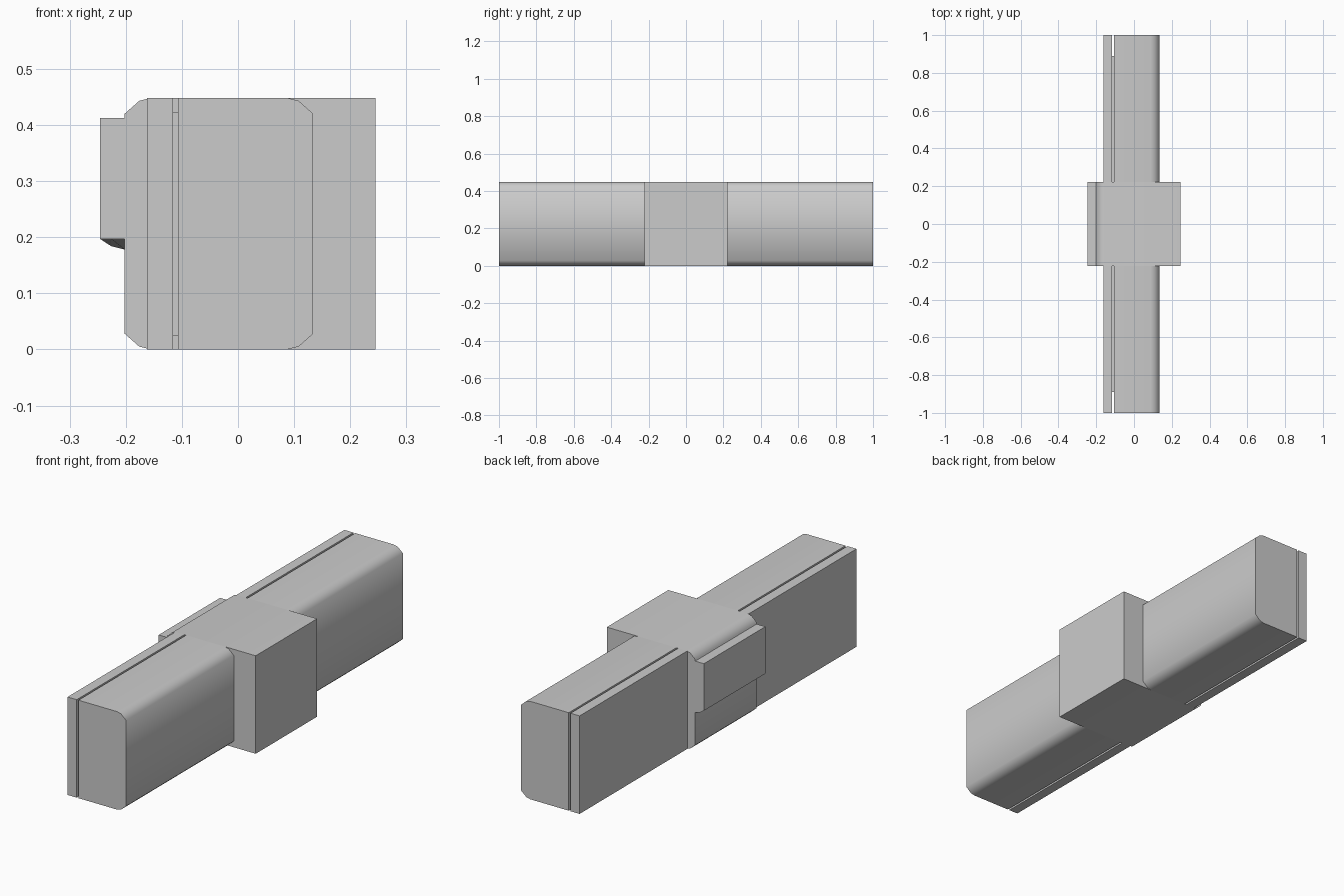
import bpy, bmesh, math

if "Cube" in bpy.data.objects:
    bpy.data.objects.remove(bpy.data.objects["Cube"])

grey = bpy.data.materials.new("plain grey")
grey.diffuse_color = (0.6, 0.6, 0.6, 1)
grey.use_nodes = True
grey.node_tree.nodes["Principled BSDF"].inputs["Base Color"].default_value = grey.diffuse_color
H = 0.448          # overall height
CORE = 0.222       # half depth of the centre block
OVERLAP = 0.0


def loft(name, front, back, y0, y1, smooth=False):
    """Closed solid between two (x, z) outlines at y0 and y1."""
    bm = bmesh.new()
    a = [bm.verts.new((x, y0, z)) for x, z in front]
    b = [bm.verts.new((x, y1, z)) for x, z in back]
    n = len(a)
    bm.faces.new(a)
    bm.faces.new(b[::-1])
    for i in range(n):
        j = (i + 1) % n
        bm.faces.new((a[i], b[i], b[j], a[j]))
    bmesh.ops.recalc_face_normals(bm, faces=bm.faces)
    mesh = bpy.data.meshes.new(name)
    bm.to_mesh(mesh)
    bm.free()
    mesh.materials.append(grey)
    obj = bpy.data.objects.new(name, mesh)
    bpy.context.collection.objects.link(obj)
    if smooth:
        bpy.ops.object.select_all(action='DESELECT')
        bpy.context.view_layer.objects.active = obj
        obj.select_set(True)
        bpy.ops.object.shade_smooth_by_angle(angle=math.radians(60))
    return obj


def prism(name, outline, y0, y1, smooth=False):
    return loft(name, outline, outline, y0, y1, smooth)


def rect(x0, x1, z0, z1):
    return [(x0, z0), (x1, z0), (x1, z1), (x0, z1)]


def eased(flat_x, round_x):
    """Rectangle outline whose two corners at round_x are eased."""
    s = 1 if round_x > flat_x else -1
    lower = [(round_x - s * 0.046, 0), (round_x - s * 0.026, 0.005), (round_x, 0.028)]
    upper = [(x, H - z) for x, z in reversed(lower)]
    return [(flat_x, 0)] + lower + upper + [(flat_x, H)]


# Centre block with eased left edges
prism("centre_block", eased(0.245, -0.202), -CORE, CORE, True)

# Bars, backing plates and recessed spacers on both sides of the block
for side, s in (("front", -1), ("back", 1)):
    y0, y1 = sorted((s * CORE, s * 1.0))
    prism(side + "_bar", eased(-0.107, 0.134), y0, y1, True)
    prism(side + "_plate", rect(-0.162, -0.116, 0, H), y0, y1)
    y0, y1 = sorted((s * CORE, s * 0.89))
    prism(side + "_spacer", rect(-0.116, -0.107, 0.025, H - 0.025), y0, y1)

# Raised pad on the left, its underside dropping slightly towards the back
top = [(-0.202, 0.412), (-0.246, 0.412)]
loft("side_pad",
     top + [(-0.246, 0.197), (-0.226, 0.197), (-0.202, 0.197)],
     top + [(-0.246, 0.197), (-0.226, 0.184), (-0.202, 0.178)],
     -CORE, CORE)
